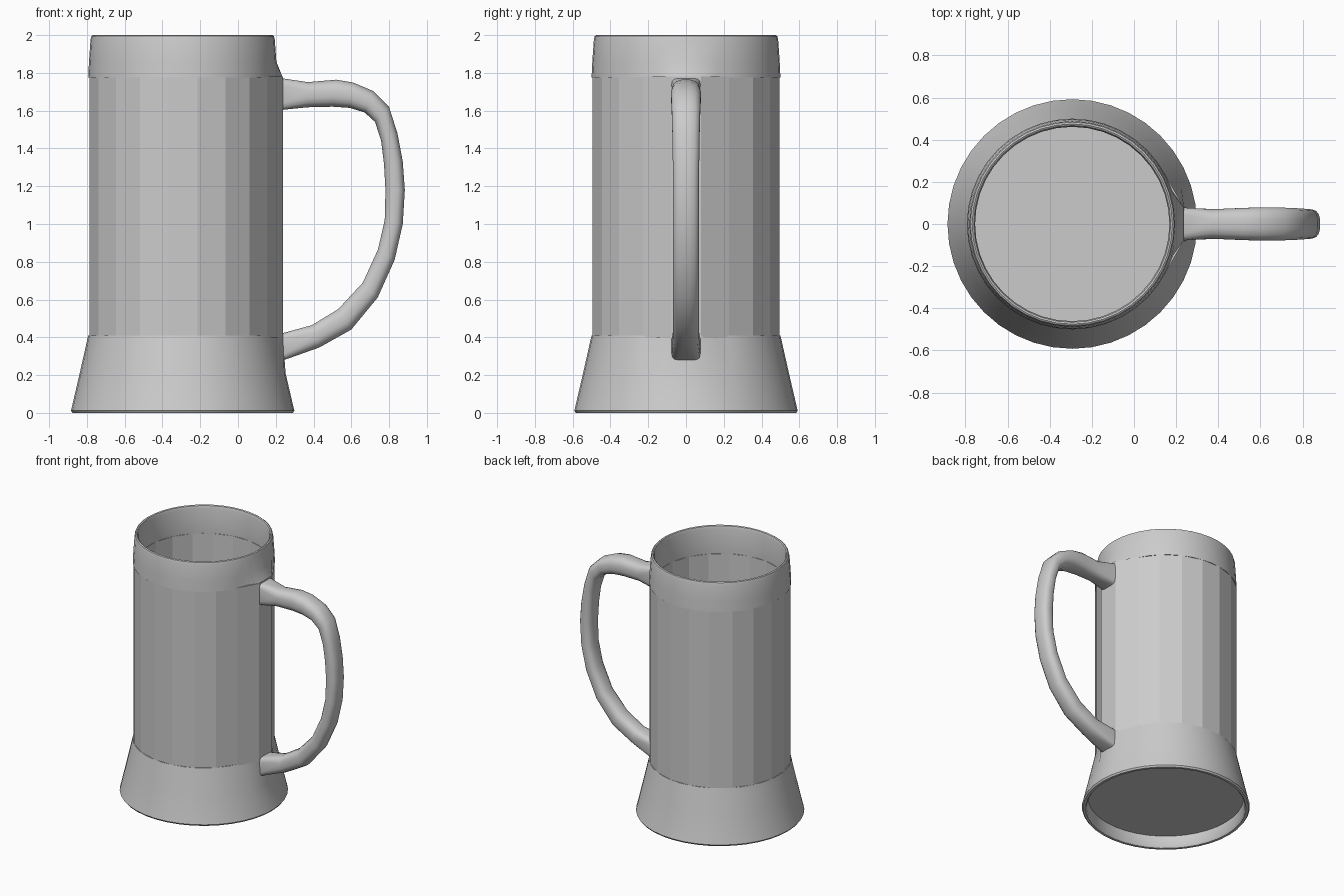
import bpy, bmesh, math

if "Cube" in bpy.data.objects:
    bpy.data.objects.remove(bpy.data.objects["Cube"])

CX = -0.293          # mug axis
PAD = 0.237          # x of the flat pad that carries the handle

mat = bpy.data.materials.new("plain_grey")
mat.diffuse_color = (0.6, 0.6, 0.6, 1)
mat.use_nodes = True
mat.node_tree.nodes["Principled BSDF"].inputs["Base Color"].default_value = mat.diffuse_color


def finish(bm, name, smooth):
    bmesh.ops.recalc_face_normals(bm, faces=bm.faces)
    me = bpy.data.meshes.new(name)
    bm.to_mesh(me)
    bm.free()
    me.materials.append(mat)
    for p in me.polygons:
        p.use_smooth = smooth
    if smooth:
        me.set_sharp_from_angle(angle=math.radians(40))
    ob = bpy.data.objects.new(name, me)
    bpy.context.collection.objects.link(ob)
    return ob


def loft(bm, rings):
    for a, b in zip(rings, rings[1:]):
        n = len(a)
        for i in range(n):
            j = (i + 1) % n
            bm.faces.new((a[i], a[j], b[j], b[i]))


def turned(name, profile, sides, smooth, pulled=(), cap_end=False):
    """Revolve (radius, z) points; rings listed in 'pulled' meet the handle pad."""
    bm = bmesh.new()
    rings = []
    for k, (r, z) in enumerate(profile):
        ring = []
        for i in range(sides):
            a = math.radians(9) + i * 2 * math.pi / sides
            x, y = CX + r * math.cos(a), r * math.sin(a)
            if k in pulled and math.cos(a) > math.cos(math.radians(10)):
                x = PAD
            ring.append(bm.verts.new((x, y, z)))
        rings.append(ring)
    loft(bm, rings)
    if cap_end:
        bm.faces.new(rings[-1])
    return finish(bm, name, smooth)


# faceted body with hollow inside and floor
turned("body", [(0.5, 0.40), (0.5, 1.78), (0.468, 1.78), (0.468, 0.11)],
       20, False, pulled=(0, 1), cap_end=True)

# smooth drinking rim
turned("rim", [(0.468, 1.775), (0.5, 1.775), (0.496, 1.86), (0.488, 1.975), (0.483, 1.995),
               (0.475, 2.0), (0.467, 1.995), (0.461, 1.975), (0.468, 1.775)],
       40, True, pulled=(1,))

# flared foot with recessed underside
turned("foot", [(0.48, 0.41), (0.5, 0.41), (0.545, 0.21), (0.588, 0.025), (0.592, 0.012),
                (0.584, 0.0), (0.565, 0.0), (0.556, 0.012), (0.55, 0.09)],
       40, True, pulled=(1,), cap_end=True)

# handle: outer x, outer z, inner x, inner z, half width
sections = [
    (0.20, 1.78, 0.20, 1.595, 0.078), (0.245, 1.77, 0.245, 1.605, 0.078),
    (0.37, 1.752, 0.37, 1.617, 0.071), (0.52, 1.765, 0.50, 1.62, 0.077),
    (0.61, 1.75, 0.59, 1.614, 0.080), (0.715, 1.705, 0.67, 1.59, 0.079),
    (0.80, 1.62, 0.725, 1.54, 0.076), (0.845, 1.48, 0.757, 1.44, 0.073),
    (0.873, 1.33, 0.772, 1.32, 0.071), (0.884, 1.18, 0.780, 1.18, 0.070),
    (0.873, 1.00, 0.776, 1.02, 0.070), (0.83, 0.81, 0.74, 0.865, 0.070),
    (0.74, 0.61, 0.66, 0.69, 0.070), (0.60, 0.44, 0.53, 0.55, 0.070),
    (0.43, 0.345, 0.39, 0.465, 0.071), (0.245, 0.28, 0.245, 0.425, 0.076),
    (0.20, 0.27, 0.20, 0.415, 0.076),
]
bm = bmesh.new()
rings = []
for k, (ox, oz, ix, iz, w) in enumerate(sections):
    # squarer section at the two roots, rounder along the grip
    power = 0.35 if k in (0, 1, len(sections) - 2, len(sections) - 1) else 0.75
    ring = []
    for i in range(16):
        a = (i + 0.5) * math.pi / 8
        c, s = math.cos(a), math.sin(a)
        c = math.copysign(abs(c) ** power, c)
        s = math.copysign(abs(s) ** power, s)
        t = (1 + c) / 2
        ring.append(bm.verts.new((ix + (ox - ix) * t, w * s, iz + (oz - iz) * t)))
    rings.append(ring)
loft(bm, rings)
bm.faces.new(rings[0])
bm.faces.new(rings[-1])
finish(bm, "handle", True)
